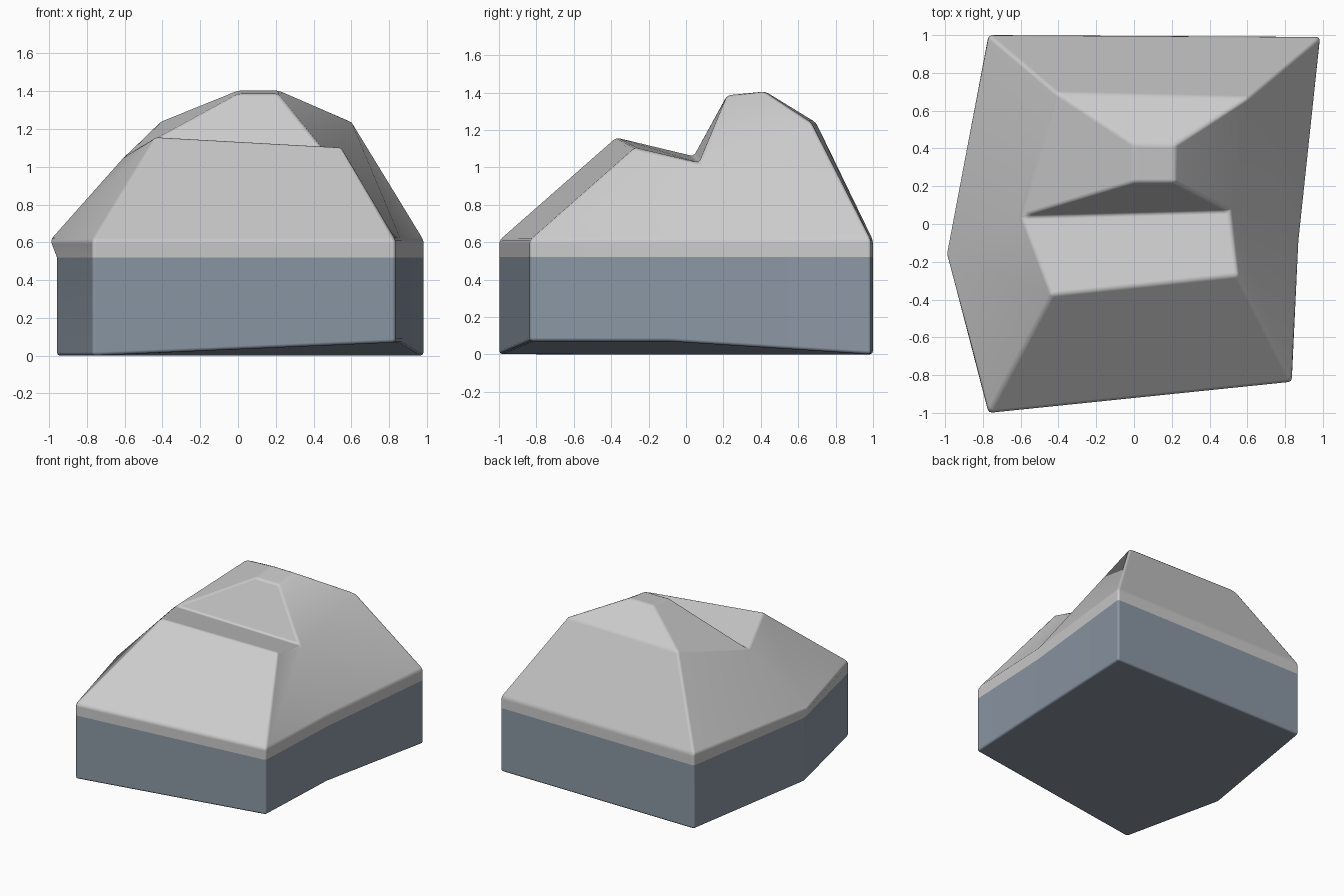
import bpy, bmesh

if "Cube" in bpy.data.objects:
    bpy.data.objects.remove(bpy.data.objects["Cube"])

# Outline corners, in order: front left, front right, right, back right, back left, left
outline = [(-0.77, -1.0), (0.835, -0.835), (0.87, -0.09),
           (0.985, 0.99), (-0.77, 1.0), (-0.96, -0.16)]
bottom_z = [0.0, 0.07, 0.07, 0.0, 0.0, 0.0]
# Crown ring follows the same order, then the small summit
crown = [(-0.435, -0.375, 1.16), (0.55, -0.272, 1.105), (0.505, 0.07, 1.025),
         (0.605, 0.67, 1.24), (-0.41, 0.695, 1.24), (-0.595, 0.04, 1.06)]
summit = [(0.0, 0.22, 1.385), (0.215, 0.22, 1.385),
          (0.215, 0.42, 1.405), (0.0, 0.425, 1.405)]


def material(name, color):
    mat = bpy.data.materials.new(name)
    mat.diffuse_color = color
    mat.use_nodes = True
    mat.node_tree.nodes["Principled BSDF"].inputs["Base Color"].default_value = mat.diffuse_color
    return mat


bm = bmesh.new()


def ring(points):
    return [bm.verts.new(p) for p in points]


def bridge(a, b, index):
    n = len(a)
    for i in range(n):
        j = (i + 1) % n
        bm.faces.new((a[i], a[j], b[j], b[i])).material_index = index


# Dark lower band, pale rim with a slight overhang on the left, sloping flanks
low = ring([(x, y, z) for (x, y), z in zip(outline, bottom_z)])
band = ring([(x, y, 0.52) for x, y in outline])
rim = ring([(x, y, 0.61) for x, y in outline[:5]] + [(-0.995, -0.16, 0.61)])
top = ring(crown)
peak = ring(summit)
bm.faces.new(low[::-1]).material_index = 1
bridge(low, band, 1)
bridge(band, rim, 0)
bridge(rim, top, 0)

# Front ledge, notch wall, summit sides and summit
fl, fr, r, br, bl, l = top
bm.faces.new((fl, fr, r, l))
foot = [l, r, br, bl]
bridge(foot, peak, 0)
bm.faces.new(peak)
bmesh.ops.recalc_face_normals(bm, faces=bm.faces)

mesh = bpy.data.meshes.new("boulder")
bm.to_mesh(mesh)
bm.free()
boulder = bpy.data.objects.new("boulder", mesh)
bpy.context.collection.objects.link(boulder)
mesh.materials.append(material("pale_stone", (0.8, 0.8, 0.8, 1)))
mesh.materials.append(material("dark_stone", (0.26, 0.31, 0.37, 1)))

# Softly worn edges
bevel = boulder.modifiers.new("worn_edges", 'BEVEL')
bevel.width = 0.018
bevel.segments = 2
bevel.limit_method = 'ANGLE'
bevel.angle_limit = 0.35
bevel.harden_normals = True
bpy.context.view_layer.objects.active = boulder
boulder.select_set(True)
bpy.ops.object.shade_smooth()
